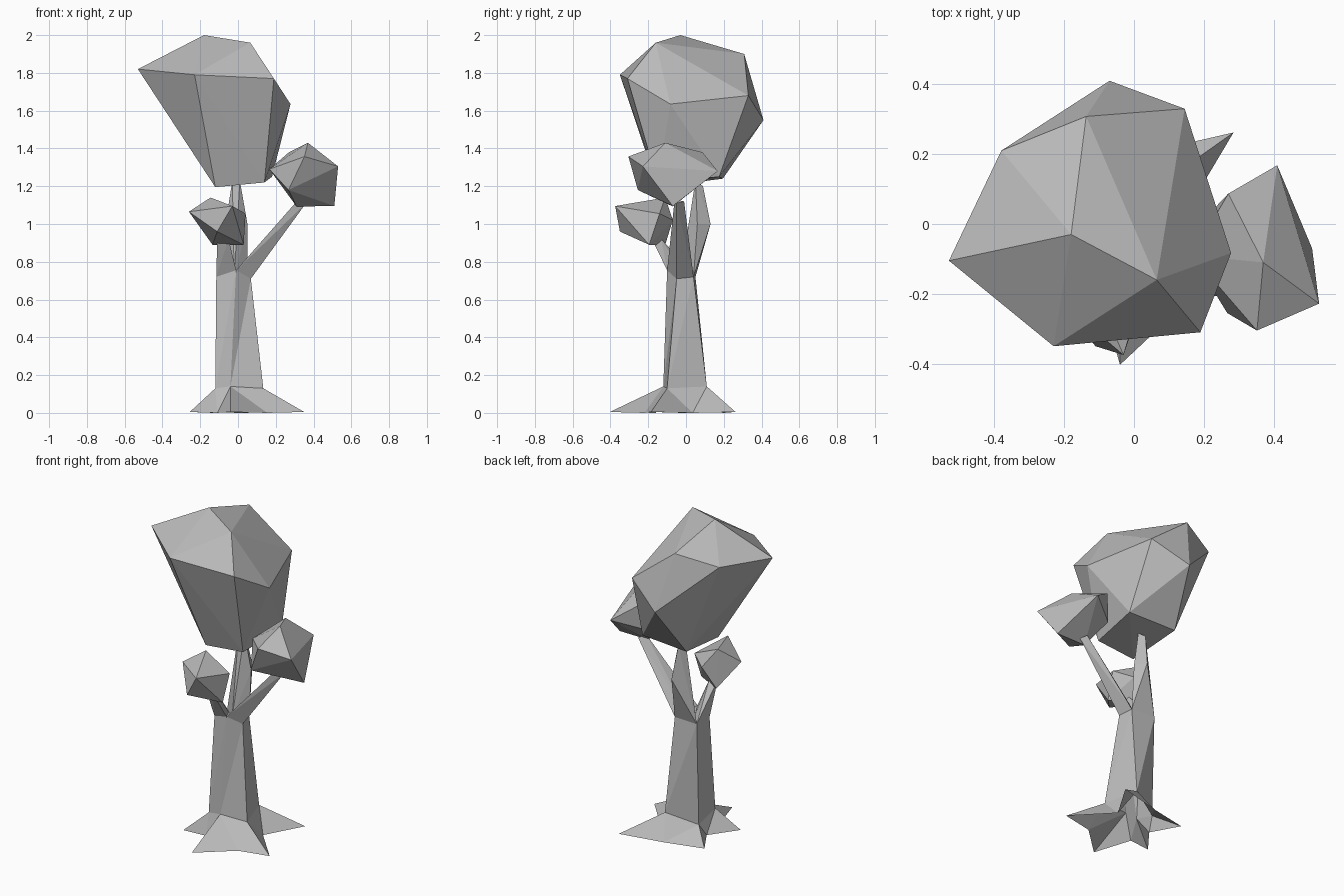
import bpy, bmesh

cube = bpy.data.objects.get("Cube")
if cube:
    bpy.data.objects.remove(cube, do_unlink=True)

GREY = (0.5, 0.5, 0.5, 1)
grey = bpy.data.materials.new("plain grey")
grey.use_nodes = True
grey.diffuse_color = GREY
bsdf = grey.node_tree.nodes["Principled BSDF"]
bsdf.inputs["Base Color"].default_value = GREY
bsdf.inputs["Roughness"].default_value = 0.8


def finish(bm, name):
    """Turn the bmesh into a flat-shaded grey object."""
    bmesh.ops.recalc_face_normals(bm, faces=bm.faces)
    mesh = bpy.data.meshes.new(name)
    bm.to_mesh(mesh)
    bm.free()
    mesh.materials.append(grey)
    bpy.context.collection.objects.link(bpy.data.objects.new(name, mesh))


def hull(name, points):
    """Faceted solid wrapped around a few corner points."""
    bm = bmesh.new()
    for p in points:
        bm.verts.new(p)
    result = bmesh.ops.convex_hull(bm, input=bm.verts)
    unused = {g for g in result["geom_interior"] + result["geom_unused"]
              if isinstance(g, bmesh.types.BMVert)}
    bmesh.ops.delete(bm, geom=list(unused), context="VERTS")
    finish(bm, name)


# Trunk: five-sided column
collar = [(.134, -.1, .13), (.07, .11, .14), (-.11, .03, .08), (-.12, -.12, .13), (-.04, -.12, .14)]
fork = [(.068, -.05, .71), (.05, .04, .72), (-.11, .05, .72), (-.115, -.07, .72), (-.01, -.1, .755)]
bm = bmesh.new()
low = [bm.verts.new(p) for p in collar]
high = [bm.verts.new(p) for p in fork]
for i in range(5):
    j = (i + 1) % 5
    bm.faces.new((low[i], low[j], high[j]))
    bm.faces.new((low[i], high[j], high[i]))
bm.faces.new(high)

# Roots: star-shaped skirt flaring from the trunk collar to the ground
tips = [(.35, -.185), (.285, .262), (-.23, .145), (-.255, -.18), (-.04, -.403)]
valleys = [(.15, .035), (.015, .2), (-.13, -.02), (-.11, -.16), (.155, -.22)]
tip_v = [bm.verts.new((x, y, .005)) for x, y in tips]
val_v = [bm.verts.new((x, y, 0)) for x, y in valleys]
for i in range(5):
    j = (i + 1) % 5
    bm.faces.new((low[i], val_v[i - 1], tip_v[i]))
    bm.faces.new((low[i], tip_v[i], val_v[i]))
    bm.faces.new((low[i], val_v[i], low[j]))
finish(bm, "trunk_and_roots")

# Branches
hull("main_branch", [
    fork[1], fork[2], (-.02, -.03, .72),
    (.05, .06, 1), (-.05, .07, 1), (.01, .13, 1),
    (-.03, .05, 1.23), (.01, .05, 1.23), (-.01, .09, 1.2)])
hull("left_branch", [
    fork[0], fork[1], fork[4], (0, 0, .74),
    (.36, -.05, 1.11), (.32, -.06, 1.13), (.34, -.01, 1.12)])
hull("front_branch", [
    fork[2], fork[3], fork[4], (-.05, -.02, .74),
    (-.11, -.16, .92), (-.05, -.18, .92), (-.07, -.13, .92)])

# Foliage
hull("large_crown", [
    (-.18, -.03, 2), (.065, -.16, 1.96), (-.137, .308, 1.9),
    (-.53, -.105, 1.82), (-.38, .21, 1.84), (-.23, -.35, 1.79), (.19, -.31, 1.77),
    (.145, .33, 1.68), (.278, -.083, 1.635), (-.07, .41, 1.55),
    (-.12, -.15, 1.195), (.14, -.15, 1.22), (.18, .175, 1.25), (-.14, .195, 1.24)])
hull("left_crown", [
    (.37, -.11, 1.43), (.27, .087, 1.38), (.352, -.305, 1.357), (.53, -.228, 1.305),
    (.41, .168, 1.28), (.166, -.09, 1.29), (.267, -.255, 1.18),
    (.51, -.07, 1.095), (.31, -.07, 1.093), (.235, .05, 1.22)])
hull("small_crown", [
    (-.145, -.11, 1.14), (-.26, -.18, 1.065), (-.03, -.375, 1.095), (.04, -.14, 1.055),
    (-.11, -.35, .96), (.03, -.195, .89), (-.135, -.11, .89), (-.06, -.07, 1.02)])
